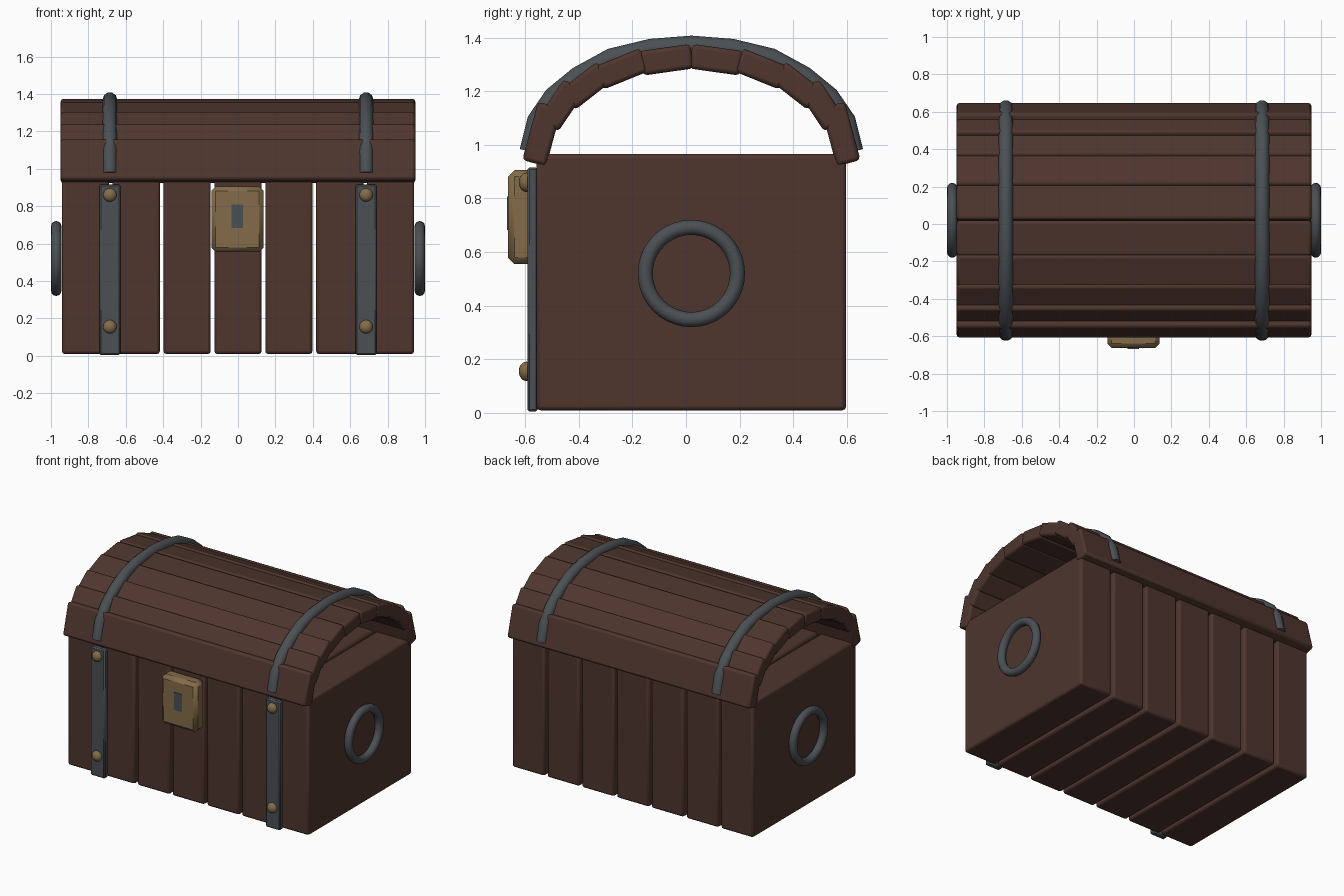
import bpy
import math
from mathutils import Vector

cube = bpy.data.objects.get("Cube")
if cube:
    bpy.data.objects.remove(cube, do_unlink=True)


def material(name, rgb):
    m = bpy.data.materials.new(name)
    m.use_nodes = True
    m.diffuse_color = (*rgb, 1)
    node = m.node_tree.nodes["Principled BSDF"]
    node.inputs["Base Color"].default_value = (*rgb, 1)
    node.inputs["Roughness"].default_value = 0.7
    return m


WOOD = material("dark_brown_wood", (0.077, 0.036, 0.027))
IRON = material("grey_iron", (0.07, 0.08, 0.088))
BRASS = material("aged_brass", (0.23, 0.15, 0.068))
MID_Y = 0.02      # centre of the chest body and lid
STRAP_X = 0.685


def finish(name, mat):
    obj = bpy.context.object
    obj.name = name
    obj.data.materials.append(mat)
    bpy.ops.object.shade_smooth_by_angle(angle=math.radians(40))
    return obj


def box(name, center, size, mat, bevel=0.0, tilt=0.0, segments=1):
    """Bevelled box, tilted about the x axis."""
    bpy.ops.mesh.primitive_cube_add(size=1, location=center, rotation=(tilt, 0, 0))
    bpy.context.object.scale = size
    bpy.ops.object.transform_apply(location=False, rotation=False, scale=True)
    obj = finish(name, mat)
    if bevel:
        mod = obj.modifiers.new("Bevel", "BEVEL")
        mod.width = bevel
        mod.segments = segments
    return obj


# Body: seven solid upright slabs with narrow gaps
for i in range(7):
    box(f"body_slab_{i + 1}", ((i - 3) * 0.272, MID_Y, 0.488),
        (0.252, 1.155, 0.957), WOOD, 0.015, segments=2)

# Lid: five planks per side as (offset from middle, height, tilt, length)
PLANKS = [(-0.092, 1.317, 8, 0.19), (-0.26, 1.283, 22, 0.185),
          (-0.393, 1.22, 38, 0.175), (-0.486, 1.147, 56, 0.175),
          (-0.557, 1.04, 75, 0.225)]
for side, label in ((1, "front"), (-1, "back")):
    for i, (y, z, tilt, length) in enumerate(PLANKS):
        box(f"lid_plank_{label}_{i + 1}", (0, MID_Y + side * y, z),
            (1.896, length, 0.092), WOOD, 0.015, side * math.radians(tilt), 2)

# Lid straps: round iron bars following the arch
HALF = [(-0.604, 0.975), (-0.576, 1.09), (-0.514, 1.18), (-0.422, 1.255),
        (-0.298, 1.323), (-0.152, 1.358)]
ARCH = HALF + [(0, 1.37)] + [(-y, z) for y, z in reversed(HALF)]


def lid_strap(name, x):
    curve = bpy.data.curves.new(name, "CURVE")
    curve.dimensions = "3D"
    curve.bevel_depth = 0.039
    curve.bevel_resolution = 3
    curve.use_fill_caps = True
    spline = curve.splines.new("POLY")
    spline.points.add(len(ARCH) - 1)
    for p, (y, z) in zip(spline.points, ARCH):
        p.co = (x, MID_Y + y, z, 1)
    obj = bpy.data.objects.new(name, curve)
    bpy.context.collection.objects.link(obj)
    bpy.ops.object.select_all(action="DESELECT")
    obj.select_set(True)
    bpy.context.view_layer.objects.active = obj
    bpy.ops.object.convert(target="MESH")
    finish(name, IRON)


for s, label in ((1, "left"), (-1, "right")):
    lid_strap(f"lid_strap_{label}", s * STRAP_X)

    # Front strap with two domed rivets
    box(f"front_strap_{label}", (s * STRAP_X, -0.572, 0.46),
        (0.113, 0.04, 0.91), IRON, 0.008)
    for z, end in ((0.155, "lower"), (0.86, "upper")):
        bpy.ops.mesh.primitive_uv_sphere_add(
            segments=20, ring_count=12, radius=0.036,
            location=(s * STRAP_X, -0.595, z))
        bpy.context.object.scale.y = 0.8
        finish(f"{end}_rivet_{label}", BRASS)

    # Ring handle on the end of the chest
    bpy.ops.mesh.primitive_torus_add(
        major_radius=0.172, minor_radius=0.028, major_segments=40,
        minor_segments=12, location=(s * 0.972, MID_Y, 0.52),
        rotation=(0, math.pi / 2, 0))
    finish(f"ring_handle_{label}", IRON)

# Lock with keyhole plate
box("lock_body", (-0.003, -0.612, 0.73), (0.28, 0.104, 0.35), BRASS, 0.024)
box("keyhole_plate", (-0.003, -0.664, 0.745), (0.062, 0.008, 0.125), IRON)
